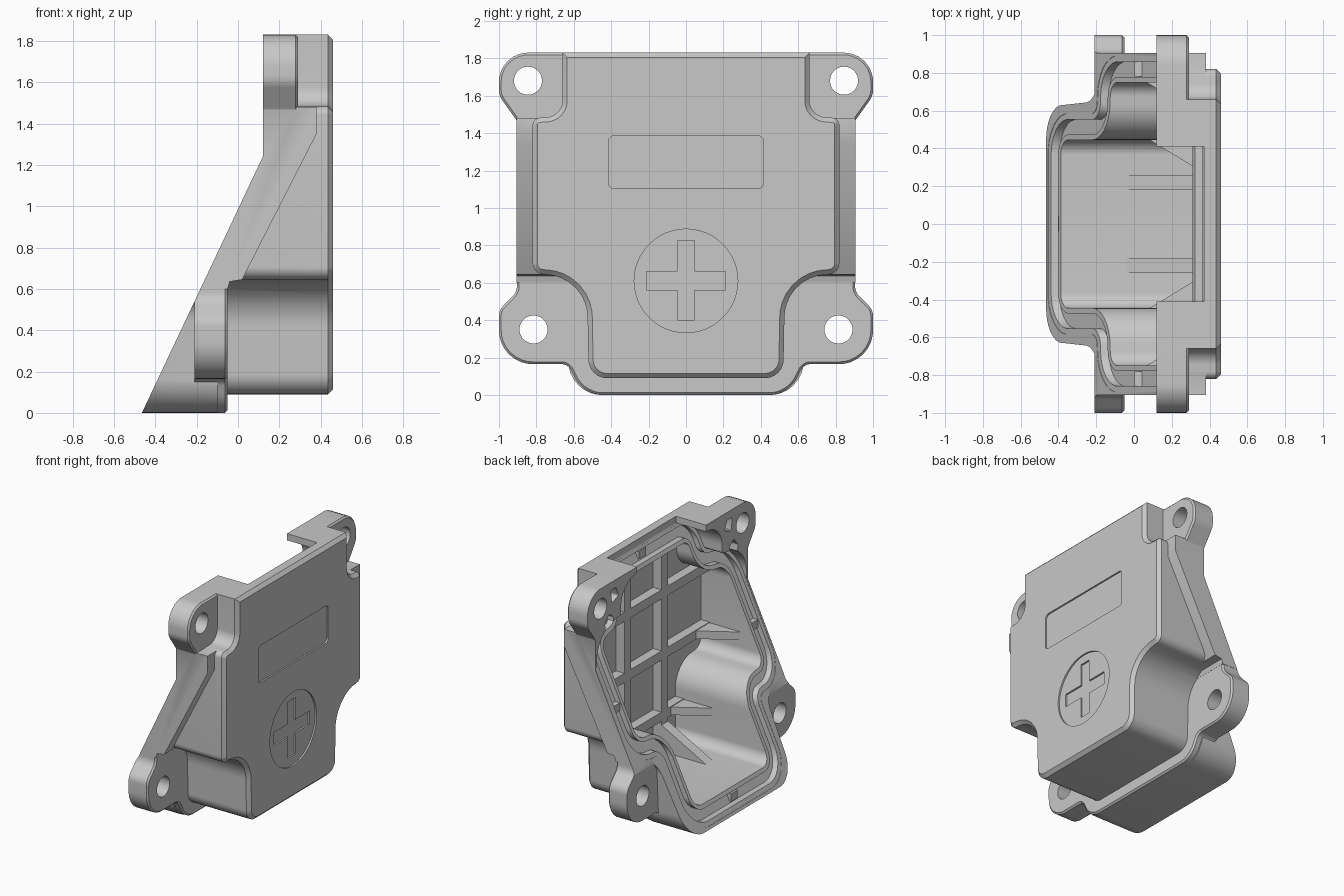
import bpy, bmesh
from math import tan, pi, sin, cos
from mathutils import Vector

cube = bpy.data.objects.get("Cube")
if cube:
    bpy.data.objects.remove(cube, do_unlink=True)

GREY = (0.58, 0.58, 0.58, 1)
grey = bpy.data.materials.new("cast_grey")
grey.use_nodes = True
grey.diffuse_color = GREY
grey.node_tree.nodes["Principled BSDF"].inputs["Base Color"].default_value = GREY


def slant(z):
    """Depth of the sloping mounting plane at a height."""
    return -0.465 + z * 0.4718


def rounded(corners, steps=8):
    """Polyline through (y, z, radius) corners with filleted bends."""
    pts = []
    for i, (y, z, r) in enumerate(corners):
        p = Vector((y, z))
        if r == 0:
            pts.append(p)
            continue
        a = (Vector(corners[i - 1][:2]) - p).normalized()
        b = (Vector(corners[(i + 1) % len(corners)][:2]) - p).normalized()
        reach = r / tan(a.angle(b) / 2)
        mid = p + (a + b).normalized() * (reach ** 2 + r ** 2) ** 0.5
        s, e = p + a * reach - mid, p + b * reach - mid
        for k in range(steps + 1):
            pts.append(mid + s.lerp(e, k / steps).normalized() * r)
    return pts


def mirrored(half):
    """Closed outline from its right half, whose ends lie on y = 0."""
    pts = rounded(half)
    return pts + [Vector((-p.x, p.y)) for p in reversed(pts) if p.x > 1e-6]


def offset(pts, d):
    """Grow a counter-clockwise outline outwards."""
    out = []
    for i, p in enumerate(pts):
        a = (p - pts[i - 1]).normalized()
        b = (pts[(i + 1) % len(pts)] - p).normalized()
        na, nb = Vector((a.y, -a.x)), Vector((b.y, -b.x))
        out.append(p + (na + nb) * d / (1 + na.dot(nb)))
    return out


def loft(name, *loops):
    """Closed solid through matching loops."""
    bm = bmesh.new()
    rings = [[bm.verts.new(v) for v in loop] for loop in loops]
    bm.faces.new(rings[0][::-1])
    bm.faces.new(rings[-1])
    for a, b in zip(rings, rings[1:]):
        for i in range(len(a)):
            j = (i + 1) % len(a)
            bm.faces.new((a[i], a[j], b[j], b[i]))
    bm.normal_update()
    if bm.calc_volume(signed=True) < 0:
        bmesh.ops.reverse_faces(bm, faces=bm.faces[:])
    mesh = bpy.data.meshes.new(name)
    bm.to_mesh(mesh)
    bm.free()
    mesh.materials.append(grey)
    ob = bpy.data.objects.new(name, mesh)
    bpy.context.collection.objects.link(ob)
    return ob


def prism(name, pts, x0, x1, chamfer=0):
    """Extrude a (y, z) outline along x, the far edge optionally chamfered."""
    loops = [[(x, p.x, p.y) for p in pts] for x in (x0, x1 - chamfer)]
    if chamfer:
        loops.append([(x1, p.x, p.y) for p in offset(pts, -chamfer)])
    return loft(name, *loops)


def slant_prism(name, pts, lift):
    """Cutter ending a little past the sloping plane."""
    return loft(name, [(-1, p.x, p.y) for p in pts],
                [(slant(p.y) + lift, p.x, p.y) for p in pts])


def side_prism(name, pts, y0, y1):
    """Extrude an (x, z) outline along y."""
    return loft(name, [(x, y0, z) for x, z in pts], [(x, y1, z) for x, z in pts])


def box(name, x, y, z):
    return side_prism(name, [(x[0], z[0]), (x[1], z[0]), (x[1], z[1]), (x[0], z[1])], *y)


def cylinder(name, y, z, r, x0, x1, n=48):
    ring = [Vector((y + r * cos(2 * pi * k / n), z + r * sin(2 * pi * k / n))) for k in range(n)]
    return prism(name, ring, x0, x1)


def combine(ob, tool, mode):
    mod = ob.modifiers.new("combine", 'BOOLEAN')
    mod.operation, mod.object, mod.solver = mode, tool, 'EXACT'
    bpy.context.view_layer.objects.active = ob
    bpy.ops.object.modifier_apply(modifier=mod.name)
    bpy.data.objects.remove(tool, do_unlink=True)


def add(tool):
    combine(housing, tool, 'UNION')


def cut(tool):
    combine(housing, tool, 'DIFFERENCE')


# Outlines
body = mirrored([(0, .09, 0), (.52, .09, .1), (.53, .625, .23), (.82, .65, .06),
                 (.82, 1.48, .04), (.66, 1.49, .09), (.66, 1.83, 0), (0, 1.83, 0)])
skirt = mirrored([(0, 0, 0), (.62, 0, .18), (.65, .57, .14), (.902, .59, .02),
                  (.902, .635, 0), (0, .635, 0)])
low_ears = mirrored([(0, 0, 0), (.55, 0, .17), (.63, .165, .06), (1, .165, .18),
                     (1, .455, .08), (.904, .55, .08), (.904, .638, 0), (0, .638, 0)])
high_ears = mirrored([(0, 1.2, 0), (.9, 1.2, 0), (.9, 1.46, .06), (1, 1.6, .1),
                      (1, 1.83, .155), (0, 1.83, 0)])
cavity = mirrored([(0, .16, 0), (.445, .16, .08), (.445, .70, .2), (.75, .72, .08),
                   (.75, 1.38, .1), (.46, 1.42, .16), (.46, 1.64, .04), (0, 1.64, 0)])

# Solid housing: body, sloping flange, ears
housing = prism("housing", body, -.6, .46, .025)
add(prism("skirt", skirt, -.62, -.1))
add(side_prism("flange", [(-.4, .6), (-.05, .6), (-.04, .635), (.02, .645), (.38, 1.35),
                          (.38, 1.48), (0, 1.48)], -.906, .906))
add(prism("lower_ears", low_ears, -.21, -.051, .012))
add(prism("upper_ears", high_ears, 0, .29, .012))

# Sloping back, recess and gap between the upper ears
cut(slant_prism("recess", offset(cavity, .14), .002))
cut(side_prism("back_cut", [(slant(-.5), -.5), (slant(1.24), 1.24), (.12, 3),
                            (-2, 3), (-2, -.5)], -2, 2))
cut(box("top_gap", (-1, .37), (-.41, .41), (1.765, 2)))

# Hollow interior and seal groove
cut(prism("hollow", cavity, -1, .4))
groove = slant_prism("groove", offset(cavity, .108), .045)
combine(groove, prism("lip", offset(cavity, .028), -1.5, 1), 'DIFFERENCE')
cut(groove)

# Bolt holes and weight-saving pockets
for s in (-1, 1):
    cut(cylinder("lower_hole", s * .815, .35, .075, -1, 1))
    cut(cylinder("upper_hole", s * .845, 1.68, .075, -1, 1))
    for corners in ([(.63, 1.70), (.71, 1.67), (.72, 1.77), (.66, 1.77)],
                    [(.70, 1.46), (.78, 1.46), (.79, 1.54), (.74, 1.60), (.69, 1.56)]):
        pts = rounded([(s * y, z, .012) for y, z in corners], 3)
        cut(prism("pocket", pts, -1, .24))

# Shallow front panel, disc and cross
panel = mirrored([(0, 1.105, 0), (.415, 1.105, .03), (.415, 1.385, .03), (0, 1.385, 0)])
cut(prism("panel", panel, .448, 1))
cut(cylinder("disc", 0, .61, .277, .448, 1))
cross = mirrored([(0, .4, 0), (.045, .4, 0), (.045, .56, 0), (.21, .56, 0), (.21, .66, 0),
                  (.045, .66, 0), (.045, .825, 0), (0, .825, 0)])
cut(prism("cross", cross, .435, 1))

# Interior rib grid with gussets
parts = [housing]
for s in (-1, 1):
    y = s * .22
    parts.append(box("vertical_rib", (.33, .42), (y - .04, y + .04), (.12, 1.66)))
    parts.append(side_prism("floor_gusset", [(-.06, .15), (.41, .15), (.41, .40)], y - .04, y + .04))
    for z, w in ((.42, .465), (.88, .76)):
        tri = [(.05, w), (.41, w), (.41, w - .22)]
        parts.append(loft("side_gusset", [(x, s * v, z - .03) for x, v in tri],
                          [(x, s * v, z + .03) for x, v in tri]))
for z, w in ((.42, .47), (.88, .77), (1.34, .77)):
    parts.append(box("cross_rib", (.33, .42), (-w, w), (z - .035, z + .035)))

# Small locating tabs in the groove
for y, z in ((0, .09), (0, 1.71), (.82, .95), (-.82, .95)):
    x = slant(z)
    parts.append(box("seal_tab", (x + .02, x + .06), (y - .04, y + .04), (z - .03, z + .03)))

for ob in parts:
    bpy.ops.object.select_all(action='DESELECT')
    ob.select_set(True)
    bpy.context.view_layer.objects.active = ob
    bpy.ops.object.shade_smooth_by_angle(angle=pi / 6)
